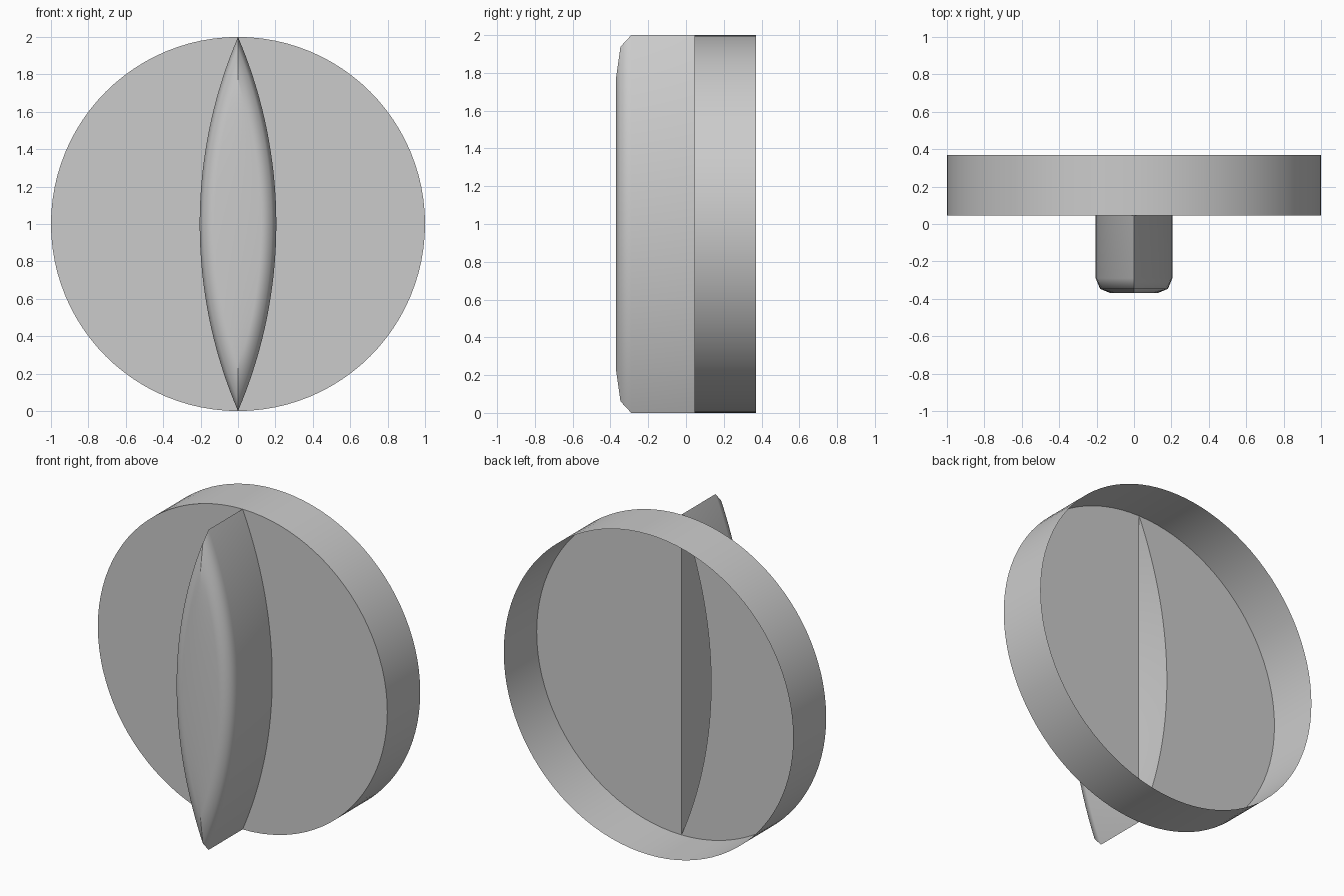
import bpy, bmesh, math

cube = bpy.data.objects.get("Cube")
if cube:
    bpy.data.objects.remove(cube)

STEPS = 48                      # points along each half outline
BACK, PLATE, FRONT = 0.37, 0.045, -0.37
HALF_WIDTH, BEVEL = 0.205, 0.08
RADIUS = (1 + HALF_WIDTH ** 2) / (2 * HALF_WIDTH)   # arc of the grip side
CENTRE = RADIUS - HALF_WIDTH

grey = bpy.data.materials.new("plain grey")
grey.use_nodes = True
grey.diffuse_color = (0.6, 0.6, 0.6, 1)
grey.node_tree.nodes["Principled BSDF"].inputs["Base Color"].default_value = grey.diffuse_color


def outline(width, y, tip=1.0):
    """Points from top tip to bottom tip, with x given by width(z)."""
    points = []
    for i in range(STEPS + 1):
        z = tip * math.cos(math.pi * i / STEPS)
        points.append((width(z), y, 1 + z))
    return points


def circle(side, y):
    return outline(lambda z: side * math.sqrt(max(0, 1 - z * z)), y)


def lens(side, y, inset=0.0):
    r = RADIUS - inset
    tip = math.sqrt(r * r - CENTRE * CENTRE)
    return outline(lambda z: side * max(0, math.sqrt(r * r - z * z) - CENTRE), y, tip)


def middle(y, inset=0.0):
    return [(0, y, z) for _, _, z in lens(1, y, inset)]


def build(name, lofts):
    """Skin each list of outlines, then weld everything into one object."""
    bm = bmesh.new()
    for rows in lofts:
        grid = [[bm.verts.new(p) for p in row] for row in rows]
        for a, b in zip(grid, grid[1:]):
            for i in range(STEPS):
                bm.faces.new((a[i], a[i + 1], b[i + 1], b[i]))
    bmesh.ops.remove_doubles(bm, verts=bm.verts, dist=0.0001)
    bmesh.ops.recalc_face_normals(bm, faces=bm.faces)
    mesh = bpy.data.meshes.new(name)
    bm.to_mesh(mesh)
    bm.free()
    mesh.materials.append(grey)
    obj = bpy.data.objects.new(name, mesh)
    bpy.context.collection.objects.link(obj)
    bpy.ops.object.select_all(action='DESELECT')
    obj.select_set(True)
    bpy.context.view_layer.objects.active = obj
    bpy.ops.object.shade_smooth_by_angle(angle=math.radians(50))
    obj.modifiers.new("even_shading", 'WEIGHTED_NORMAL').keep_sharp = True
    return obj


# Open-backed round dial: front plate with a half-lens opening, and its rim
build("dial", [
    [middle(PLATE), circle(1, PLATE)],
    [lens(-1, PLATE), circle(-1, PLATE)],
    [circle(1, PLATE), circle(1, BACK)],
    [circle(-1, PLATE), circle(-1, BACK)],
])

# Rounded-edge section of the grip: (depth, inset from the outline)
section = [(PLATE, 0)]
for k in range(3):
    a = math.pi / 4 * k
    section.append((FRONT + BEVEL * (1 - math.sin(a)), BEVEL * (1 - math.cos(a))))

# Lens-shaped grip: two curved sides and a flat front
sides = [[lens(s, y, inset) for y, inset in section] for s in (-1, 1)]
build("grip", sides + [[sides[0][-1], sides[1][-1]]])

# Flat web down the middle of the hollow grip
build("grip_web", [[middle(y, inset) for y, inset in section]])
